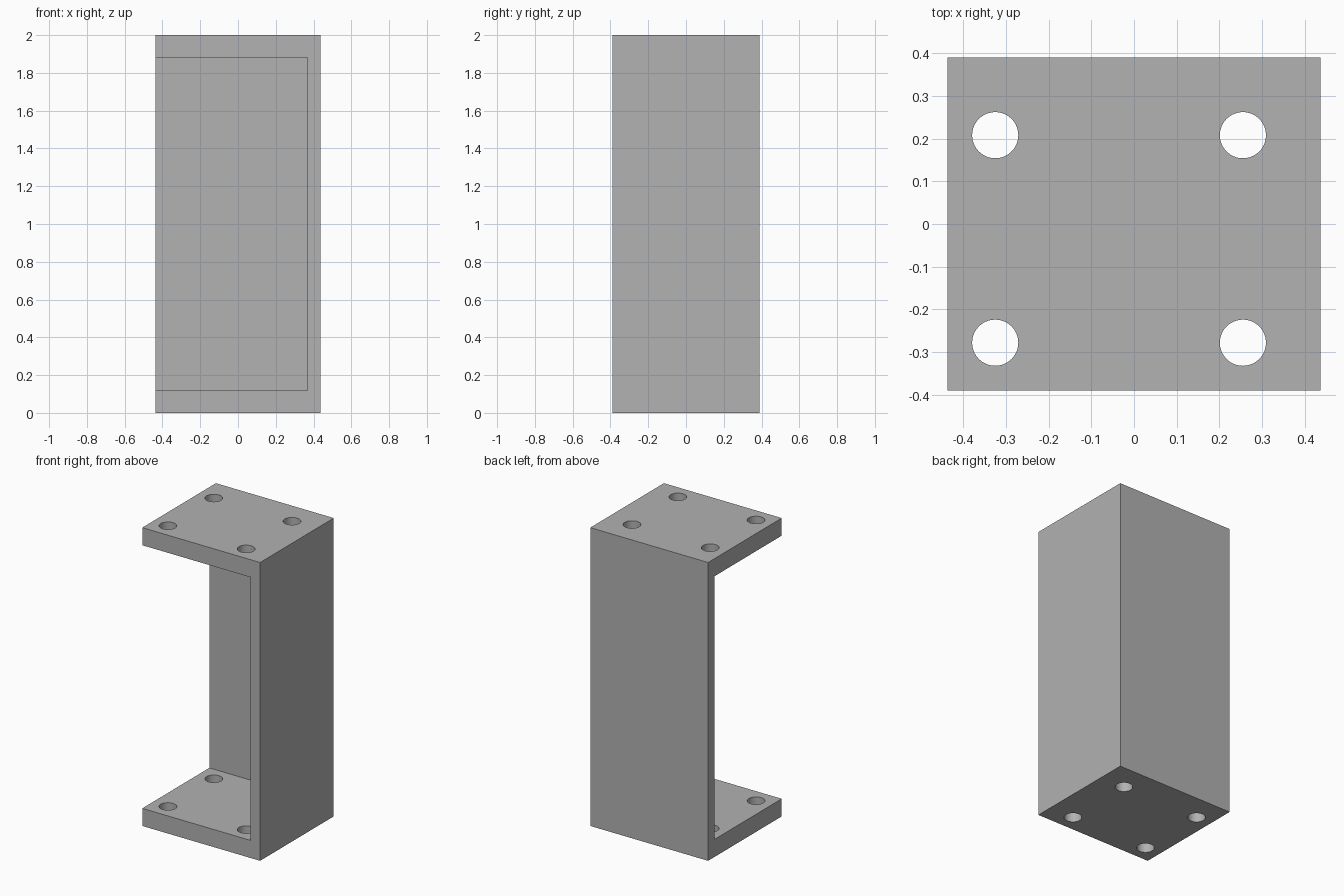
import bpy
import math

old = bpy.data.objects.get("Cube")
if old:
    bpy.data.objects.remove(old, do_unlink=True)

W, D, H = 0.874, 0.78, 2.0      # overall size
WALL, PLATE = 0.07, 0.118       # side/back wall and end plate thickness
HOLE_R = 0.054

grey = bpy.data.materials.new("plain grey")
grey.use_nodes = True
colour = (0.445, 0.445, 0.445, 1)
grey.diffuse_color = colour
grey.node_tree.nodes["Principled BSDF"].inputs["Base Color"].default_value = colour


def box(name, lo, hi):
    centre = [(a + b) / 2 for a, b in zip(lo, hi)]
    bpy.ops.mesh.primitive_cube_add(size=1, location=centre)
    ob = bpy.context.object
    ob.name = name
    ob.scale = [b - a for a, b in zip(lo, hi)]
    bpy.ops.object.transform_apply(location=True, rotation=False, scale=True)
    ob.data.materials.append(grey)
    return ob


def cut(target, cutter):
    cutter.hide_render = True
    mod = target.modifiers.new("cut", 'BOOLEAN')
    mod.operation = 'DIFFERENCE'
    mod.solver = 'EXACT'
    mod.object = cutter
    bpy.ops.object.select_all(action='DESELECT')
    bpy.context.view_layer.objects.active = target
    target.select_set(True)
    bpy.ops.object.modifier_apply(modifier=mod.name)
    bpy.data.objects.remove(cutter, do_unlink=True)


# Solid block hollowed to leave two end plates, a side wall and a back wall
bracket = box("bracket", (-W / 2, -D / 2, 0), (W / 2, D / 2, H))
cut(bracket, box("cavity_cutter", (-W, -D, PLATE),
                 (W / 2 - WALL, D / 2 - WALL, H - PLATE)))

# Four bolt holes through both plates, centred on the open area
for sx in (-1, 1):
    for sy in (-1, 1):
        bpy.ops.mesh.primitive_cylinder_add(
            vertices=64, radius=HOLE_R, depth=H * 1.2,
            location=(-WALL / 2 + sx * 0.29, -WALL / 2 + sy * 0.243, H / 2))
        drill = bpy.context.object
        drill.name = "hole_cutter"
        drill.data.materials.append(grey)
        cut(bracket, drill)

bpy.ops.object.shade_smooth_by_angle(angle=math.radians(30))
